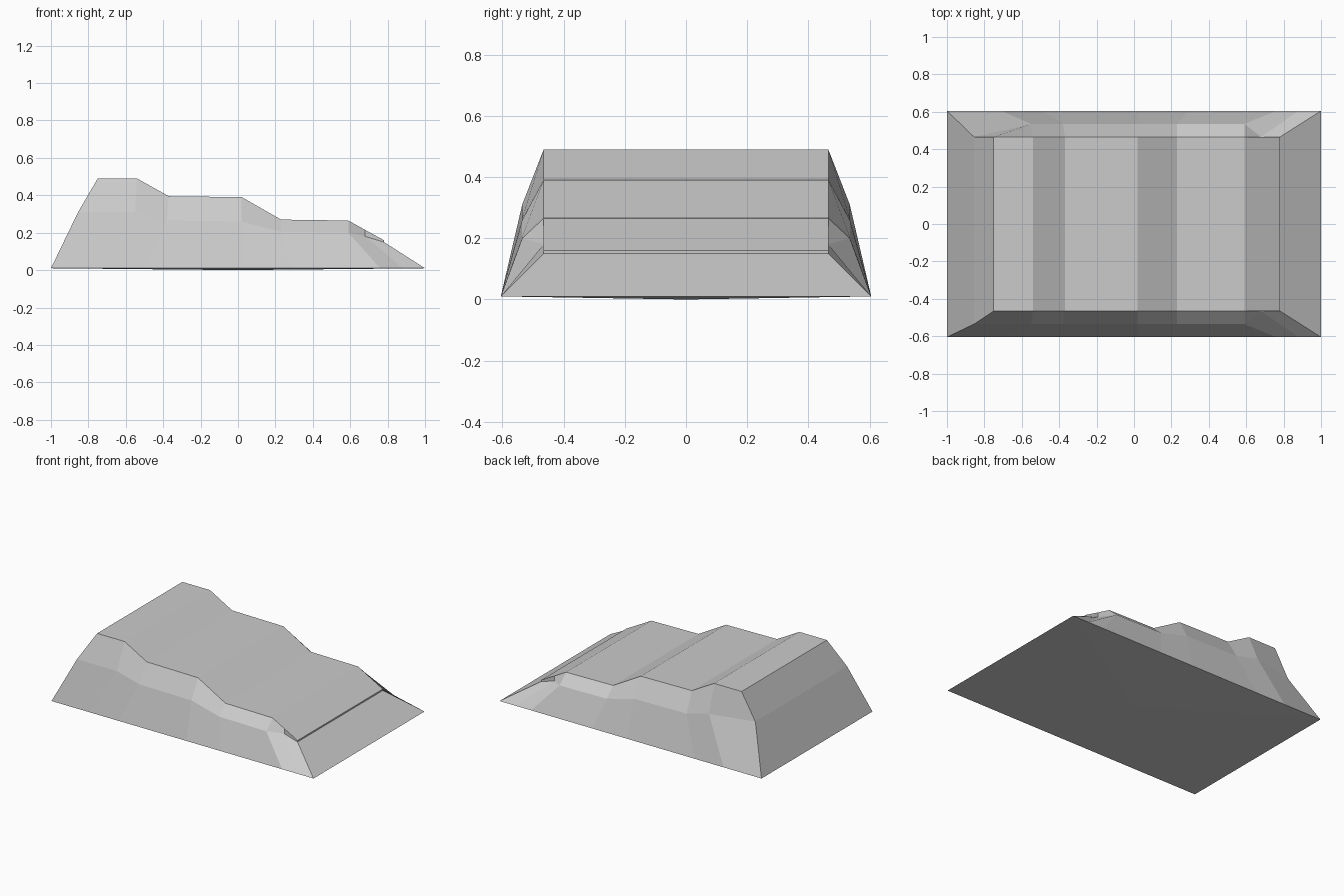
import bpy, bmesh

if "Cube" in bpy.data.objects:
    bpy.data.objects.remove(bpy.data.objects["Cube"])

# Profiles along x: (x, z) of the upper rim and of the mid-wall crease, x of the base points
TOP = [(-.75, .49), (-.54, .49), (-.37, .395), (.02, .39), (.23, .27),
       (.59, .265), (.68, .215), (.78, .16)]
MID = [(-.855, .31), (-.55, .31), (-.38, .265), (.02, .26), (.23, .205), (.59, .20)]
BASE = [-1, -.71, -.49, .03, .29, .76, .88, 1]
Y_TOP, Y_MID, Y_BASE, Z_BASE = .465, .535, .605, .01

bm = bmesh.new()


def side(s):
    """Points of one long wall; the back wall has a pulled-in left crease."""
    top = [bm.verts.new((x, s * Y_TOP, z)) for x, z in TOP]
    mid = [bm.verts.new((x, s * (Y_TOP if s > 0 and i == 0 else Y_MID), z))
           for i, (x, z) in enumerate(MID)]
    base = [bm.verts.new((x, s * Y_BASE, Z_BASE)) for x in BASE]
    notch = bm.verts.new((.68, s * Y_TOP, .18))
    lip = bm.verts.new((.78, s * Y_TOP, .15))
    # two-tier wall
    for i in range(5):
        bm.faces.new((top[i], top[i + 1], mid[i + 1], mid[i]))
        bm.faces.new((mid[i], mid[i + 1], base[i + 1], base[i]))
    # low end with the small notch under the lip
    bm.faces.new((top[5], top[6], notch, mid[5]))
    bm.faces.new((mid[5], notch, base[6], base[5]))
    bm.faces.new((notch, lip, base[7], base[6]))
    bm.faces.new((top[6], top[7], lip, notch))
    # outline running from the left foot over the terraces to the right foot
    return [base[0], mid[0]] + top + [lip, base[7]], base


front, front_base = side(-1)
back, back_base = side(1)

# terraces, lip and both end slopes
for i in range(len(front) - 1):
    bm.faces.new((front[i], front[i + 1], back[i + 1], back[i]))

# shallow underside
centre = bm.verts.new((0, 0, 0))
rim = front_base + back_base[::-1]
for i, v in enumerate(rim):
    bm.faces.new((v, rim[(i + 1) % len(rim)], centre))

bmesh.ops.recalc_face_normals(bm, faces=bm.faces[:])
mesh = bpy.data.meshes.new("terraced_mound")
bm.to_mesh(mesh)
bm.free()
bpy.context.collection.objects.link(bpy.data.objects.new("terraced_mound", mesh))
